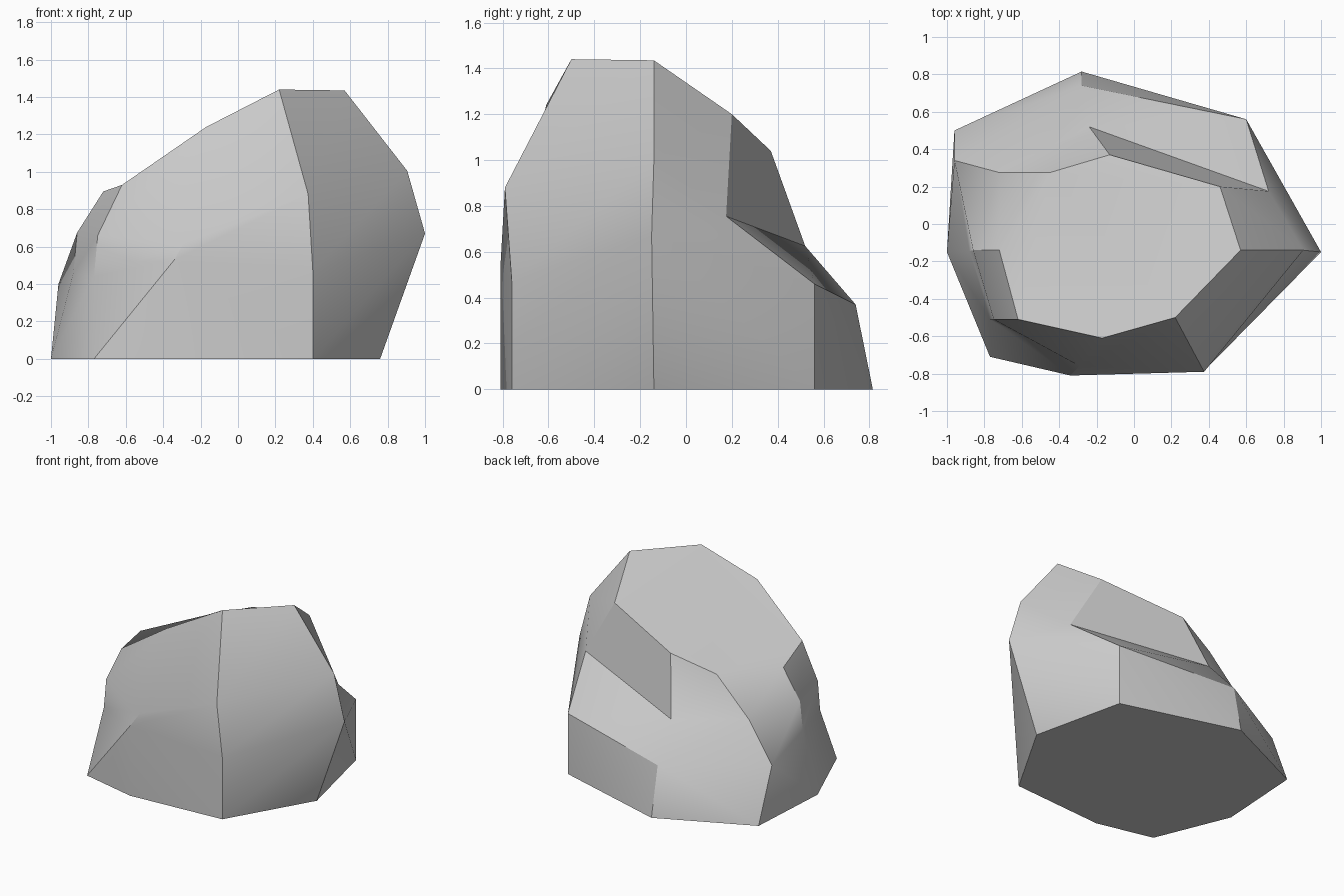
import bpy
import bmesh
from math import radians
from mathutils import Vector

cube = bpy.data.objects.get("Cube")
if cube:
    bpy.data.objects.remove(cube, do_unlink=True)


def make_material(name, colour):
    mat = bpy.data.materials.new(name)
    mat.use_nodes = True
    mat.diffuse_color = colour
    mat.node_tree.nodes["Principled BSDF"].inputs["Base Color"].default_value = colour
    return mat


# Four eight-sided cross-sections, each starting at the -x side
# and running anticlockwise past the front
ground = [(-1, -.15, 0), (-.77, -.71, 0), (-.34, -.81, 0), (.4, -.76, 0),
          (.76, -.14, 0), (.6, .56, 0), (-.28, .815, 0), (-.96, .5, 0)]
waist = [(-.88, -.145, .46), (-.77, -.51, .44), (-.34, -.81, .53), (.4, -.76, .47),
         (1, -.15, .67), (.6, .56, .46), (-.28, .74, .37), (-.96, .34, .4)]
shoulder = [(-.86, -.14, .675), (-.75, -.51, .66), (-.29, -.76, .62), (.375, -.79, .88),
            (.905, -.14, 1.005), (.72, .175, .755), (-.24, .52, .625), (-.72, .275, .66)]
crown = [(-.72, -.14, .895), (-.62, -.51, .93), (-.17, -.61, 1.24), (.22, -.5, 1.44),
         (.57, -.14, 1.435), (.46, .2, 1.2), (-.13, .37, 1.04), (-.45, .275, .93)]

bm = bmesh.new()
rings = [[bm.verts.new(p) for p in ring] for ring in (ground, waist, shoulder, crown)]


def outwardness(a, b):
    middle = (a.co + b.co) / 2
    return Vector((middle.x, middle.y)).length


# Bands between the sections; the foot band is split so that it bulges outward
for level, (low, high) in enumerate(zip(rings, rings[1:])):
    for i in range(len(low)):
        j = (i + 1) % len(low)
        a, b, c, d = low[i], low[j], high[j], high[i]
        if level > 0:
            bm.faces.new((a, b, c, d))
        elif outwardness(a, c) > outwardness(b, d):
            bm.faces.new((a, b, c))
            bm.faces.new((a, c, d))
        else:
            bm.faces.new((a, b, d))
            bm.faces.new((b, c, d))

# Flat underside and sloping top
bm.faces.new(reversed(rings[0]))
bm.faces.new(rings[-1])
bmesh.ops.recalc_face_normals(bm, faces=bm.faces)

mesh = bpy.data.meshes.new("boulder")
bm.to_mesh(mesh)
bm.free()
mesh.materials.append(make_material("stone grey", (.6, .6, .6, 1)))

boulder = bpy.data.objects.new("boulder", mesh)
bpy.context.collection.objects.link(boulder)
bpy.context.view_layer.objects.active = boulder
boulder.select_set(True)
bpy.ops.object.shade_smooth_by_angle(angle=radians(30))
